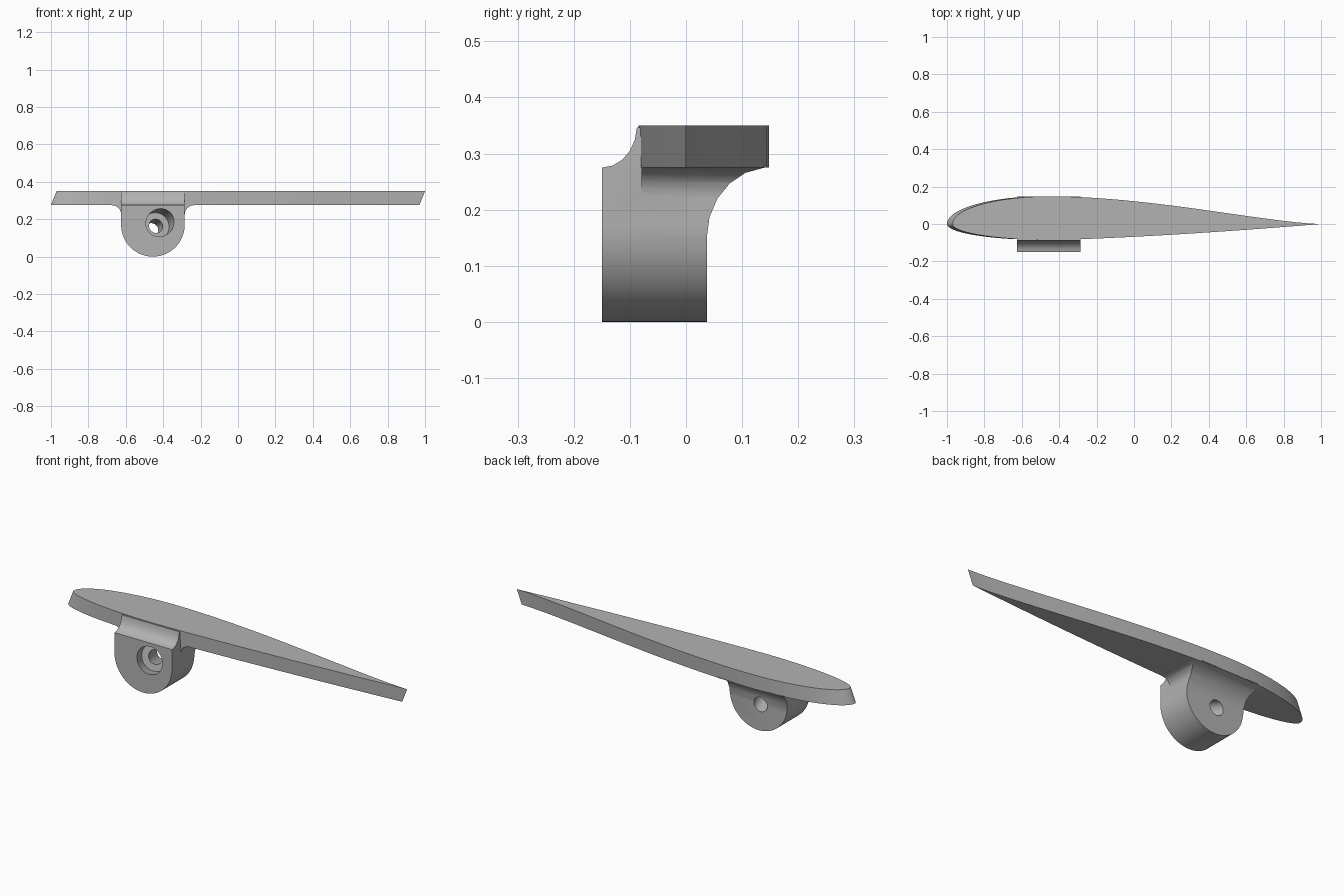
import bpy, bmesh, math
from mathutils import Vector

cube = bpy.data.objects.get("Cube")
if cube:
    bpy.data.objects.remove(cube, do_unlink=True)

grey = bpy.data.materials.new("plain grey")
grey.use_nodes = True
COLOR = (0.45, 0.45, 0.45, 1)
grey.diffuse_color = COLOR
grey.node_tree.nodes["Principled BSDF"].inputs["Base Color"].default_value = COLOR


def prism(name, low, high):
    """Solid between two matching 3D loops."""
    bm = bmesh.new()
    a = [bm.verts.new(p) for p in low]
    b = [bm.verts.new(p) for p in high]
    bm.faces.new(a)
    bm.faces.new(b)
    n = len(a)
    for i in range(n):
        bm.faces.new((a[i], a[(i + 1) % n], b[(i + 1) % n], b[i]))
    bmesh.ops.recalc_face_normals(bm, faces=bm.faces)
    mesh = bpy.data.meshes.new(name)
    bm.to_mesh(mesh)
    bm.free()
    mesh.materials.append(grey)
    obj = bpy.data.objects.new(name, mesh)
    bpy.context.collection.objects.link(obj)
    return obj


def along_y(name, pts, y0, y1):
    return prism(name, [(x, y0, z) for x, z in pts], [(x, y1, z) for x, z in pts])


def along_x(name, pts, x0, x1):
    return prism(name, [(x0, y, z) for y, z in pts], [(x1, y, z) for y, z in pts])


def arc(cx, cz, rx, rz, start, end, n):
    angles = [math.radians(start + (end - start) * i / n) for i in range(n + 1)]
    return [(cx + rx * math.cos(t), cz + rz * math.sin(t)) for t in angles]


def boolean(target, tool, operation):
    """Apply a boolean and discard the tool."""
    mod = target.modifiers.new(operation, 'BOOLEAN')
    mod.operation, mod.object, mod.solver = operation, tool, 'EXACT'
    graph = bpy.context.evaluated_depsgraph_get()
    mesh = bpy.data.meshes.new_from_object(target.evaluated_get(graph))
    target.modifiers.clear()
    target.data = mesh
    bpy.data.objects.remove(tool, do_unlink=True)


# Wing-section plate, sheared lengthwise between its bottom and top
THICK, PEAK, CHORD, SHEAR = 0.148, 0.264, 1.97, 0.03
Z0, Z1 = 0.275, 0.35


def half_width(t, peak_width, power, tail):
    if t < PEAK:
        return peak_width * math.sqrt(max(0, 1 - ((PEAK - t) / PEAK) ** 2))
    v = (t - PEAK) / (1 - PEAK)
    return peak_width * max(0, 1 - v ** power) ** tail


N = 48
steps = [(1 - math.cos(math.pi * i / N)) / 2 for i in range(N + 1)]
outline = [(t * CHORD, half_width(t, THICK, 1.8, 1.5)) for t in steps]
outline += [(t * CHORD, -half_width(t, 0.085, 1.4, 1)) for t in steps[-2:0:-1]]
plate = prism("wing_plate",
              [(x - 1, y, Z0) for x, y in outline],
              [(x - 1 + SHEAR, y, Z1) for x, y in outline])

# Mounting lug: rounded front outline trimmed by a filleted side profile
CX, R, FLARE = -0.455, 0.17, 0.05
side = [(-0.15, -0.1)] + arc(-0.15, Z1, 0.0625, 0.075, -90, -3, 5)
side += [(0, Z1 - 0.002), (0.1, 0.29), (0.147, 0.277)]
side += arc(0.148, 0.15, 0.111, 0.125, 95, 180, 5) + [(0.037, -0.1)]
lug = along_y("mounting_lug",
              arc(CX, R, R, R, 180, 360, 28) + [(CX + R, 0.4), (CX - R, 0.4)],
              -0.2, 0.2)
boolean(lug, along_x("side_trim", side, -0.8, -0.1), 'INTERSECT')

# Flared fillets where the lug meets the plate underside
reach = R + FLARE
flare_pts = [(CX - 0.1, 0.2), (CX + 0.1, 0.2)]
flare_pts += arc(CX + reach, Z0 - FLARE, FLARE, FLARE, 180, 90, 6)
flare_pts += [(CX + reach, Z0 + 0.004), (CX - reach, Z0 + 0.004)]
flare_pts += arc(CX - reach, Z0 - FLARE, FLARE, FLARE, 90, 0, 6)
flare = along_y("flare", flare_pts, -0.079, 0.14)
boolean(flare, along_x("flare_trim", side, -0.8, -0.1), 'INTERSECT')
boolean(lug, flare, 'UNION')

# Slanted bolt hole with a counterbore
front = Vector((-0.417, -0.15, 0.182))
back = Vector((-0.466, 0.037, 0.141))


def bore(radius, start, end):
    p, q = front.lerp(back, start), front.lerp(back, end)
    turn = (q - p).to_track_quat('Z', 'Y')
    ring = [turn @ Vector((x, y, 0)) for x, y in arc(0, 0, radius, radius, 0, 348.75, 31)]
    return prism("bore", [p + v for v in ring], [q + v for v in ring])


boolean(lug, bore(0.073, -0.5, 0.45), 'DIFFERENCE')
boolean(lug, bore(0.038, 0.3, 1.5), 'DIFFERENCE')

# Join into one solid and shade
boolean(plate, lug, 'UNION')
plate.name = "wing_plate_with_lug"
bpy.ops.object.select_all(action='DESELECT')
plate.select_set(True)
bpy.context.view_layer.objects.active = plate
bpy.ops.object.shade_smooth_by_angle(angle=math.radians(30))
